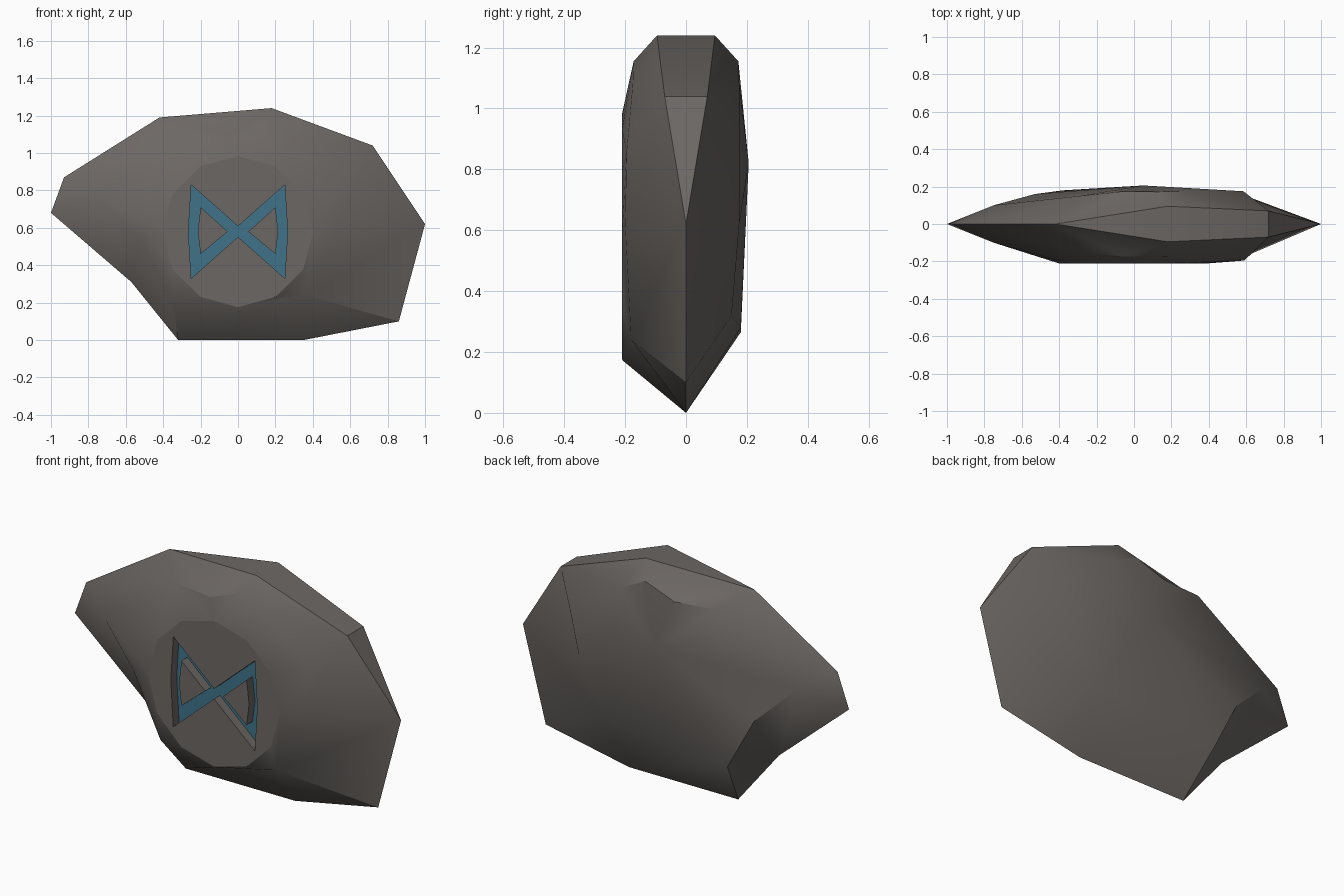
import bpy, bmesh, math

if "Cube" in bpy.data.objects:
    bpy.data.objects.remove(bpy.data.objects["Cube"])


def material(name, colour):
    m = bpy.data.materials.new(name)
    m.diffuse_color = (*colour, 1)
    m.use_nodes = True
    m.node_tree.nodes["Principled BSDF"].inputs["Base Color"].default_value = m.diffuse_color
    return m


def make_object(name, bm, mat):
    bmesh.ops.remove_doubles(bm, verts=bm.verts, dist=0.0005)
    bmesh.ops.recalc_face_normals(bm, faces=bm.faces)
    me = bpy.data.meshes.new(name)
    bm.to_mesh(me)
    bm.free()
    me.materials.append(mat)
    ob = bpy.data.objects.new(name, me)
    bpy.context.collection.objects.link(ob)
    return ob


stone = material("stone grey", (0.150, 0.136, 0.126))
blue = material("inlay blue", (0.050, 0.175, 0.255))

# Outline of the boulder: x, z, half thickness
RIM = [(-1, .68, 0), (-.93, .87, 0), (-.42, 1.19, 0), (.18, 1.24, .095), (.72, 1.04, .07),
       (1, .62, 0), (.86, .10, 0), (.35, 0, 0), (-.32, 0, 0), (-.57, .31, 0)]
# Shoulder loops (x, z, depth), counter-clockwise from the bottom: k h g f e d c b a j i
UPPER = [(.28, 1.08, .175), (.13, 1.155, .172), (-.05, 1.09, .175),
         (-.29, 1.10, .15), (-.75, .76, .10), (-.53, .55, .16)]
FRONT = [(0, .173, .209), (.36, .24, .18), (.53, .62, .20), (.59, .86, .195)] + UPPER + [(-.35, .22, .18)]
BACK = [(0, .28, .18), (.40, .32, .15), (.53, .62, .175), (.585, .86, .175)] + UPPER + [(-.38, .265, .18)]
K, H, G, F, E, D, C, B, A, J, I = range(11)
# Faces between outline and shoulder: (outline indices, shoulder indices)
SKIRT = [((0, 1), (A,)), ((1, 2), (B, A)), ((2, 3), (D, C, B)), ((3, 4), (E, D)), ((4,), (F, E)),
         ((4, 5), (G, F)), ((5, 6), (H, G)), ((6, 7), (H,)), ((7, 8), (I, K, H)),
         ((8, 9), (J, I)), ((9, 0), (A, J))]


def half(bm, shoulder, sign):
    rim = [bm.verts.new((x, sign * y, z)) for x, z, y in RIM]
    mid = [bm.verts.new((x, sign * y, z)) for x, z, y in shoulder]
    for r, m in SKIRT:
        bm.faces.new([rim[n] for n in r] + [mid[n] for n in m])
    return rim, mid


bm = bmesh.new()
front_rim, front_mid = half(bm, FRONT, -1)
back_rim, back_mid = half(bm, BACK, 1)

# Top facets between the two halves
for f, b in (((2, 3), (3,)), ((3, 4), (4, 3)), ((4, 5), (4,))):
    bm.faces.new([front_rim[n] for n in f] + [back_rim[n] for n in b])

# Bulging back
peak = bm.verts.new((.05, .206, .82))
for n in range(11):
    bm.faces.new((back_mid[n], back_mid[(n + 1) % 11], peak))

# Flat twelve-sided panel on the front
CZ, R = .58, .403
disc = [bm.verts.new((R * math.sin(t), -.21, CZ - R * math.cos(t)))
        for t in (math.tau * n / 12 for n in range(12))]
panel = bm.faces.new(disc)
for e in panel.edges:
    e.smooth = False


def turn(v, last):
    return math.tau if last else math.atan2(v.co.x, CZ - v.co.z) % math.tau


# Triangles joining the panel to the shoulder, taken in order of angle
i = j = 0
while i < 11 or j < 12:
    a, b = front_mid[i % 11], disc[j % 12]
    ta = turn(front_mid[(i + 1) % 11], i == 10) if i < 11 else 99
    tb = turn(disc[(j + 1) % 12], j == 11) if j < 12 else 99
    if ta <= tb:
        i += 1
        bm.faces.new((a, b, front_mid[i % 11]))
    else:
        j += 1
        bm.faces.new((a, b, disc[j % 12]))
boulder = make_object("boulder", bm, stone)

# Bow-tie band shape used for both the groove and its coloured floor
OUTER = [(0, .608), (.25, .83), (.265, .58), (.25, .33), (0, .552)]
INNER = [(.055, .58), (.20, .71), (.215, .58), (.20, .46)]
BANDS = [(0, 4, 5), (0, 5, 6, 1), (1, 6, 7, 2), (2, 7, 8, 3), (3, 8, 5, 4)]


def bow_tie(name, y0, y1, mat):
    bm = bmesh.new()
    for s in (1, -1):
        vs = [bm.verts.new((s * x, y0, z)) for x, z in OUTER + INNER]
        for f in BANDS:
            bm.faces.new([vs[n] for n in f][::s])
    bmesh.ops.remove_doubles(bm, verts=bm.verts, dist=0.0005)
    ext = bmesh.ops.extrude_face_region(bm, geom=bm.faces[:], use_keep_orig=True)["geom"]
    for v in ext:
        if isinstance(v, bmesh.types.BMVert):
            v.co.y = y1
    return make_object(name, bm, mat)


# Carve the groove
cutter = bow_tie("groove_cutter", -.30, -.155, stone)
cutter.hide_render = True
mod = boulder.modifiers.new("groove", 'BOOLEAN')
mod.operation = 'DIFFERENCE'
mod.solver = 'EXACT'
mod.object = cutter
bpy.context.view_layer.objects.active = boulder
boulder.select_set(True)
bpy.ops.object.modifier_apply(modifier=mod.name)
bpy.data.objects.remove(cutter)
bpy.ops.object.shade_smooth_by_angle(angle=math.radians(30))

# Blue floor of the groove
bow_tie("groove_inlay", -.158, -.152, blue)
